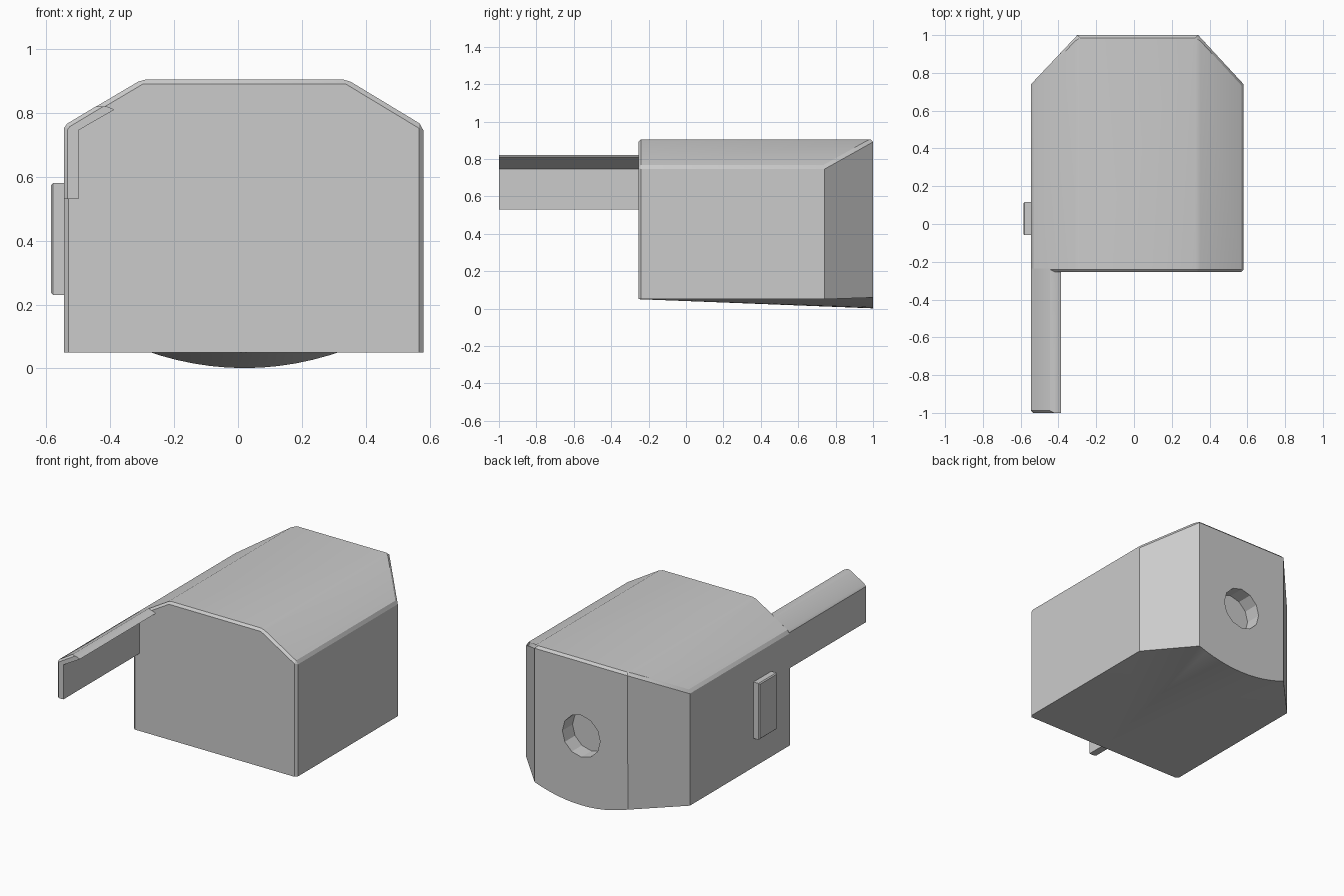
import bpy, bmesh, math

if "Cube" in bpy.data.objects:
    bpy.data.objects.remove(bpy.data.objects["Cube"])

XL, XR = -0.545, 0.58        # side walls
TL, TR = -0.30, 0.34         # roof ridge lines
F, B = -0.255, 1.0           # front and back of the body
YC = 0.74                    # start of the rear corner chamfers
Z0, ZS, ZT = 0.05, 0.76, 0.905


def make_object(name, bm):
    bmesh.ops.recalc_face_normals(bm, faces=bm.faces)
    mesh = bpy.data.meshes.new(name)
    bm.to_mesh(mesh)
    bm.free()
    ob = bpy.data.objects.new(name, mesh)
    bpy.context.collection.objects.link(ob)
    bpy.ops.object.select_all(action='DESELECT')
    ob.select_set(True)
    bpy.context.view_layer.objects.active = ob
    return ob


def bevel(bm, width, test):
    edges = [e for e in bm.edges if test(e.verts[0].co, e.verts[1].co)]
    bmesh.ops.bevel(bm, geom=edges, offset=width, segments=1,
                    profile=0.5, affect='EDGES')


# Main body: chamfered housing with a bowed, fan-shaped underside
bm = bmesh.new()
V = lambda x, y, z: bm.verts.new((x, y, z))
apex = V((XL + XR) / 2, F, Z0)
fl, fr, sl, sr = V(XL, F, Z0), V(XR, F, Z0), V(XL, YC, Z0), V(XR, YC, Z0)
N = 12
arc = []
for i in range(N + 1):
    t = 2 * i / N - 1
    arc.append(V(TL + (TR - TL) * i / N, B, 0.001 + 0.058 * t * t))
hfl, hfr, hsl, hsr = V(XL, F, ZS), V(XR, F, ZS), V(XL, YC, ZS), V(XR, YC, ZS)
tfl, tfr, tbl, tbr = V(TL, F, ZT), V(TR, F, ZT), V(TL, B, ZT), V(TR, B, ZT)
rim = [fl, sl] + arc + [sr, fr]
faces = [(apex, a, b) for a, b in zip(rim, rim[1:])]
faces += [
    (fl, apex, fr, hfr, tfr, tfl, hfl),
    (fl, hfl, hsl, sl), (fr, sr, hsr, hfr),
    (sl, hsl, tbl, arc[0]), (sr, arc[-1], tbr, hsr),
    (hfl, tfl, tbl, hsl), (hfr, hsr, tbr, tfr),
    (tfl, tfr, tbr, tbl),
    arc + [tbr, tbl],
]
for f in faces:
    bm.faces.new(f)
bevel(bm, 0.014, lambda a, b: (a.z > 0.7 and b.z > 0.7) or
      (abs(a.y - F) < 1e-4 and abs(b.y - F) < 1e-4 and abs(a.z - b.z) > 0.3))
body = make_object("body", bm)

# Round recess in the back face
bpy.ops.mesh.primitive_cylinder_add(vertices=12, radius=0.13, depth=0.2,
                                    location=(0.02, B, 0.43),
                                    rotation=(math.pi / 2, 0, 0))
cutter = bpy.context.object
cutter.name = "recess_cutter"
cutter.hide_render = True
bpy.context.view_layer.objects.active = body
mod = body.modifiers.new("recess", 'BOOLEAN')
mod.operation = 'DIFFERENCE'
mod.solver = 'EXACT'
mod.object = cutter
bpy.ops.object.modifier_apply(modifier=mod.name)
bpy.data.objects.remove(cutter)
body.select_set(True)
bpy.ops.object.shade_smooth_by_angle(angle=math.radians(25))

# Forward arm: bent strip continuing the left wall and roof slope
profile = [(XL, 0.53), (XL, 0.752), (-0.535, 0.766), (-0.445, 0.82),
           (-0.41, 0.82), (-0.387, 0.81), (-0.50, 0.745), (-0.50, 0.53)]
bm = bmesh.new()
face = bm.faces.new([bm.verts.new((x, -1.0, z)) for x, z in profile])
ext = bmesh.ops.extrude_face_region(bm, geom=[face])
bmesh.ops.translate(bm, vec=(0, F + 0.02 + 1.0, 0),
                    verts=[v for v in ext["geom"] if isinstance(v, bmesh.types.BMVert)])
outer = lambda c: c.y < -0.999 and (c.x < -0.53 or c.z > 0.815) and c.x < -0.43
bevel(bm, 0.012, lambda a, b: outer(a) and outer(b))
make_object("arm", bm)
bpy.ops.object.shade_smooth_by_angle(angle=math.radians(25))

# Raised tab on the left wall
bm = bmesh.new()
bmesh.ops.create_cube(bm, size=1.0)
bmesh.ops.scale(bm, vec=(0.06, 0.175, 0.35), verts=bm.verts)
bmesh.ops.translate(bm, vec=(-0.555, 0.028, 0.405), verts=bm.verts)
bevel(bm, 0.006, lambda a, b: a.x < -0.58 and b.x < -0.58)
make_object("side_tab", bm)
